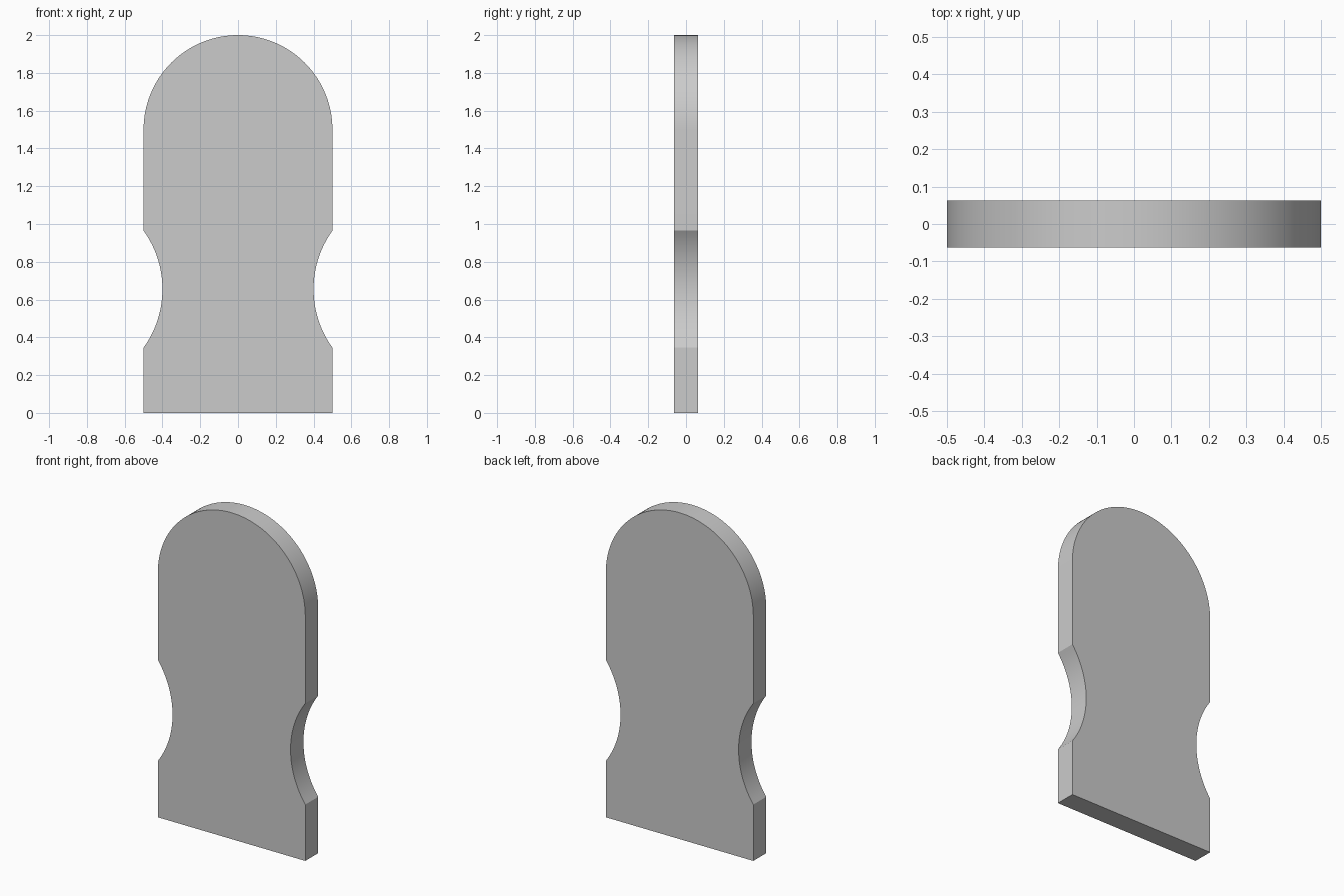
import bpy, bmesh, math

if "Cube" in bpy.data.objects:
    bpy.data.objects.remove(bpy.data.objects["Cube"])

THICK = 0.125
HALF_W = 0.5
ARCH_Z = 1.5
NOTCH_Z, NOTCH_HALF, NOTCH_DEPTH = 0.655, 0.31, 0.1


def arc(cx, cz, r, a0, a1, n):
    """Points along an arc in the x-z plane, angles in radians."""
    return [(cx + r * math.cos(a0 + (a1 - a0) * i / n),
             cz + r * math.sin(a0 + (a1 - a0) * i / n)) for i in range(n + 1)]


# Right side outline: base corner, then the concave notch
r = (NOTCH_HALF ** 2 + NOTCH_DEPTH ** 2) / (2 * NOTCH_DEPTH)
a = math.asin(NOTCH_HALF / r)
side = [(HALF_W, 0.0)]
side += arc(HALF_W - NOTCH_DEPTH + r, NOTCH_Z, r, math.pi + a, math.pi - a, 24)

# Full outline: right side, round top, mirrored left side
outline = side + arc(0, ARCH_Z, HALF_W, 0, math.pi, 64)
outline += [(-x, z) for x, z in reversed(side)]

# Extrude the outline into a plate
bm = bmesh.new()
front = bm.faces.new([bm.verts.new((x, -THICK / 2, z)) for x, z in outline])
ext = bmesh.ops.extrude_face_region(bm, geom=[front], use_keep_orig=True)
new_verts = [g for g in ext["geom"] if isinstance(g, bmesh.types.BMVert)]
bmesh.ops.translate(bm, verts=new_verts, vec=(0, THICK, 0))
bmesh.ops.recalc_face_normals(bm, faces=bm.faces)

mesh = bpy.data.meshes.new("notched_arch_plate")
bm.to_mesh(mesh)
bm.free()
plate = bpy.data.objects.new("notched_arch_plate", mesh)
bpy.context.collection.objects.link(plate)

# Smooth the curved rim, keep the plate edges sharp
bpy.context.view_layer.objects.active = plate
plate.select_set(True)
bpy.ops.object.shade_smooth_by_angle(angle=math.radians(25))
